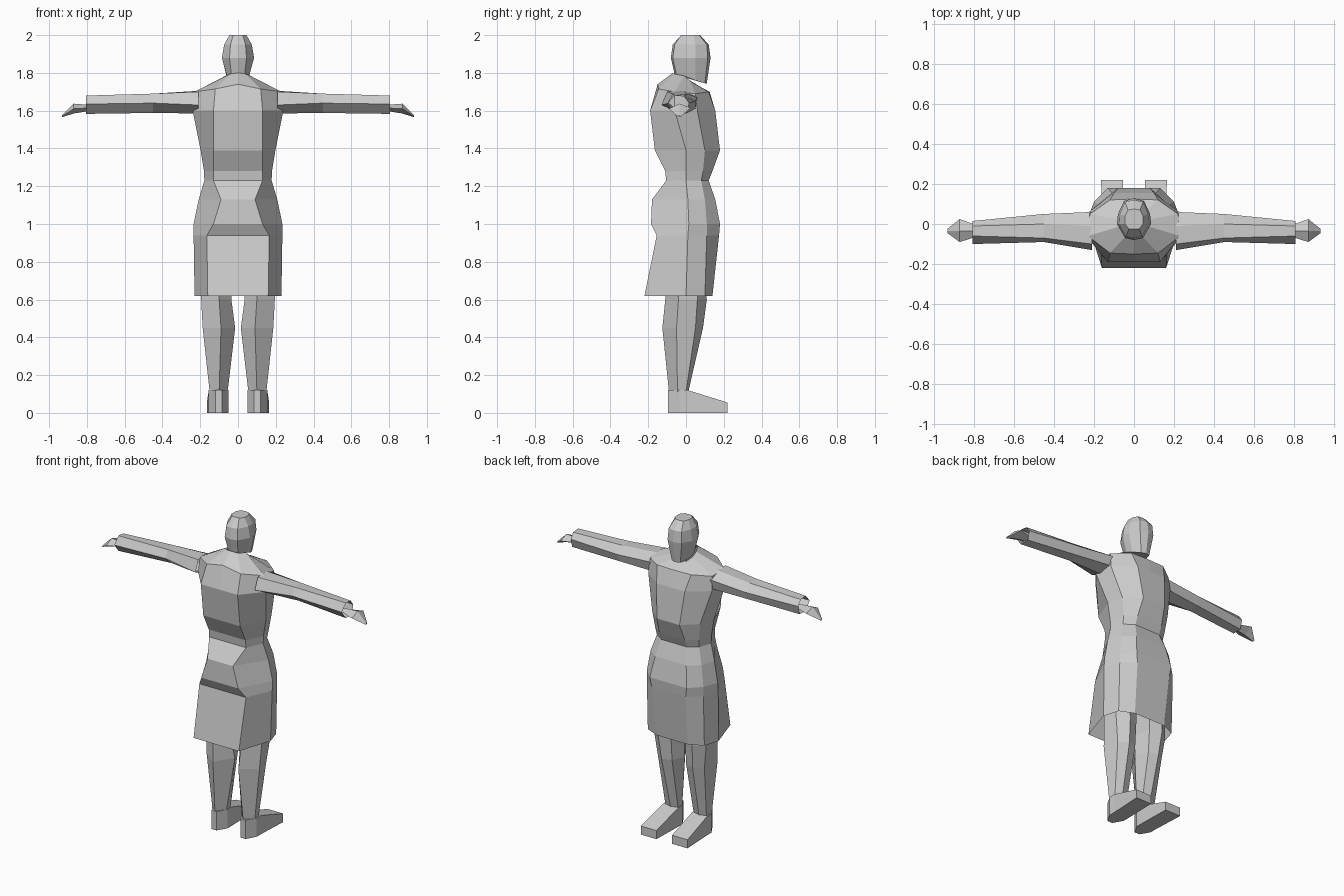
import bpy, bmesh

grey = bpy.data.materials.new("plain_grey")
grey.diffuse_color = (0.6, 0.6, 0.6, 1)


def loft(name, rings, cap_start=False, cap_end=False):
    """Skin a stack of closed rings of 3D points with flat faces."""
    bm = bmesh.new()
    vs = [[bm.verts.new(p) for p in ring] for ring in rings]
    n = len(vs[0])
    for a, b in zip(vs, vs[1:]):
        for i in range(n):
            j = (i + 1) % n
            bm.faces.new((a[i], a[j], b[j], b[i]))
    if cap_start:
        bm.faces.new(vs[0][::-1])
    if cap_end:
        bm.faces.new(vs[-1])
    bmesh.ops.recalc_face_normals(bm, faces=bm.faces)
    me = bpy.data.meshes.new(name)
    bm.to_mesh(me)
    bm.free()
    me.materials.append(grey)
    ob = bpy.data.objects.new(name, me)
    bpy.context.collection.objects.link(ob)
    return ob


def whole(half):
    """Complete a half ring (back centre to front centre) across x = 0."""
    return half + [(-x, y, z) for x, y, z in half[-2:0:-1]]


def level(z, yb, xb, xs, ys, xf, yf, xc, yc):
    """Horizontal body ring: back panel, side, front corner, front panel."""
    return whole([(0, yb, z), (xb, yb, z), (xs, ys, z), (xc, yc, z), (xf, yf, z), (0, yf, z)])


def flat(z, pts):
    return whole([(x, y, z) for x, y in pts])


# Skirt, open at the hem
waist = level(1.23, -.105, .13, .178, 0, .09, .12, .15, .08)
loft("skirt", [
    level(.62, -.22, .16, .23, .0, .11, .14, .20, .10),
    level(.94, -.155, .165, .235, .01, .12, .175, .20, .11),
    level(1.0, -.185, .13, .235, .015, .13, .18, .20, .11),
    level(1.13, -.18, .09, .208, .01, .11, .155, .18, .10),
    waist,
])

# Torso up to the neck
neck = whole([(0, -.07, 1.80), (.04, -.06, 1.795), (.065, -.01, 1.785),
              (.06, .02, 1.76), (.04, .05, 1.74), (0, .06, 1.735)])
shoulders = whole([(0, -.15, 1.74), (.12, -.145, 1.715), (.23, -.06, 1.70),
                   (.22, .05, 1.69), (.12, .12, 1.70), (0, .125, 1.70)])
loft("torso", [
    waist,
    level(1.28, -.11, .13, .18, 0, .09, .14, .155, .09),
    level(1.39, -.165, .13, .198, 0, .08, .18, .17, .10),
    level(1.60, -.19, .13, .24, -.06, .10, .155, .225, .06),
    shoulders,
    neck,
])

# Head
loft("head", [
    whole([(0, -.06, 1.79), (.035, -.05, 1.79), (.058, 0, 1.78),
           (.055, .05, 1.76), (.03, .10, 1.745), (0, .11, 1.745)]),
    flat(1.88, [(0, -.08), (.045, -.07), (.085, 0), (.08, .05), (.05, .115), (0, .13)]),
    flat(1.95, [(0, -.07), (.04, -.06), (.073, 0), (.07, .05), (.045, .11), (0, .12)]),
    flat(2.0, [(0, -.025), (.025, -.025), (.045, 0), (.045, .04), (.03, .07), (0, .075)]),
], True, True)

# Arm sections along x as (y, z), leg sections along z as (x, y)
ARM = [
    (.21, [(.06, 1.67), (-.01, 1.705), (-.10, 1.70), (-.13, 1.63), (-.03, 1.585), (.05, 1.61)]),
    (.45, [(.05, 1.65), (0, 1.69), (-.07, 1.69), (-.09, 1.64), (-.03, 1.588), (.03, 1.60)]),
    (.805, [(.015, 1.64), (-.01, 1.675), (-.06, 1.68), (-.10, 1.635), (-.06, 1.583), (0, 1.585)]),
]
HAND = [
    (.775, [(-.01, 1.615), (-.035, 1.63), (-.06, 1.615), (-.035, 1.60)]),
    (.87, [(.025, 1.615), (-.035, 1.637), (-.09, 1.61), (-.035, 1.585)]),
    (.932, [(-.025, 1.57), (-.035, 1.575), (-.045, 1.57), (-.035, 1.565)]),
]
LEG = [
    (.80, [(.10, -.09), (.04, -.03), (.05, .08), (.12, .10), (.185, .06), (.19, -.04)]),
    (.60, [(.10, -.11), (.035, -.03), (.05, .08), (.12, .11), (.185, .06), (.195, -.04)]),
    (.45, [(.09, -.125), (.015, -.01), (.05, .07), (.11, .09), (.165, .05), (.187, -.05)]),
    (.11, [(.10, -.09), (.055, -.04), (.055, 0), (.10, .012), (.145, 0), (.15, -.045)]),
]
# Foot sections along y as (inner x, outer x, height)
FOOT = [(-.095, .085, .12, .12), (-.035, .05, .155, .12), (.01, .05, .155, .12), (.22, .055, .165, .055)]

for side, s in (("left", -1), ("right", 1)):
    loft(side + "_arm", [[(s * x, y, z) for y, z in r] for x, r in ARM])
    loft(side + "_hand", [[(s * x, y, z) for y, z in r] for x, r in HAND], True, True)
    loft(side + "_leg", [[(s * x, y, z) for x, y in r] for z, r in LEG])
    loft(side + "_foot", [[(s * a, y, 0), (s * b, y, 0), (s * b, y, h), (s * a, y, h)]
                          for y, a, b, h in FOOT], True, True)
